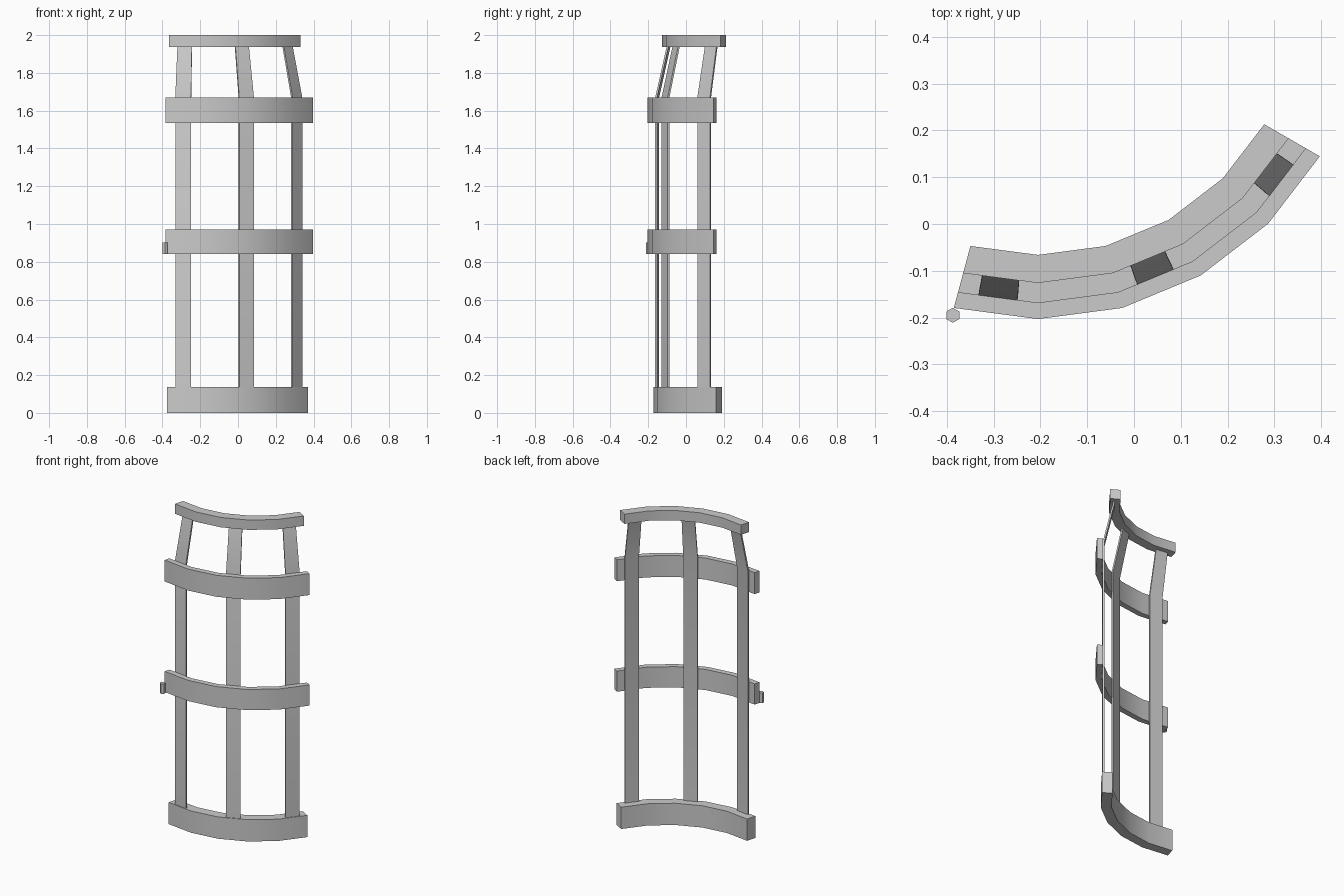
import bpy
from math import radians, sin, cos

if "Cube" in bpy.data.objects:
    bpy.data.objects.remove(bpy.data.objects["Cube"])

CX, CY = -0.205, 0.492              # axis of the curved guard
ANGLES = [-105, -90, -75, -60, -45, -30]


def make(name, verts, faces):
    mesh = bpy.data.meshes.new(name)
    mesh.from_pydata(verts, [], faces)
    obj = bpy.data.objects.new(name, mesh)
    bpy.context.collection.objects.link(obj)
    bpy.ops.object.select_all(action='DESELECT')
    obj.select_set(True)
    bpy.context.view_layer.objects.active = obj
    bpy.ops.object.mode_set(mode='EDIT')
    bpy.ops.mesh.select_all(action='SELECT')
    bpy.ops.mesh.normals_make_consistent(inside=False)
    bpy.ops.object.mode_set(mode='OBJECT')
    bpy.ops.object.shade_smooth_by_angle(angle=radians(30))
    return obj


def loft(name, sections):
    """Skin a row of four-cornered sections and cap both ends."""
    verts = [v for s in sections for v in s]
    last = 4 * (len(sections) - 1)
    faces = [(3, 2, 1, 0), tuple(range(last, last + 4))]
    for i in range(0, last, 4):
        for j in range(4):
            k = (j + 1) % 4
            faces.append((i + j, i + k, i + 4 + k, i + 4 + j))
    return make(name, verts, faces)


def rail(name, r_in, r_out, z0, z1):
    sections = []
    for deg in ANGLES:
        c, s = cos(radians(deg)), sin(radians(deg))
        sections.append([(CX + r * c, CY + r * s, z) for r, z in
                         ((r_in, z0), (r_out, z0), (r_out, z1), (r_in, z1))])
    return loft(name, sections)


def post(name, deg):
    c, s = cos(radians(deg)), sin(radians(deg))
    sections = []
    # radius, height and width along the post, leaning inward at the top
    for r, z, w in ((0.65, 0.13, 0.084), (0.65, 1.67, 0.084), (0.588, 1.945, 0.077)):
        sections.append([(CX + (r + d) * c - t * w * s, CY + (r + d) * s + t * w * c, z)
                         for d, t in ((-.005, -.5), (.005, -.5), (.005, .5), (-.005, .5))])
    return loft(name, sections)


# Curved rails
rail("bottom_rail", 0.604, 0.665, 0.0, 0.137)
rail("middle_rail", 0.66, 0.695, 0.84, 0.97)
rail("upper_rail", 0.66, 0.695, 1.535, 1.67)
rail("top_rail", 0.558, 0.618, 1.938, 2.0)

# Flat uprights, centred on rail facets
for label, angle in (("left", -97.5), ("centre", -67.5), ("right", -37.5)):
    post(label + "_upright", angle)

# Small hexagonal hinge pin
ring = [(-0.387 + 0.016 * cos(radians(30 + 60 * i)),
         -0.195 + 0.016 * sin(radians(30 + 60 * i))) for i in range(6)]
make("hinge_pin", [(x, y, z) for z in (0.84, 0.903) for x, y in ring],
     [tuple(range(5, -1, -1)), tuple(range(6, 12))] +
     [(i, (i + 1) % 6, 6 + (i + 1) % 6, 6 + i) for i in range(6)])
